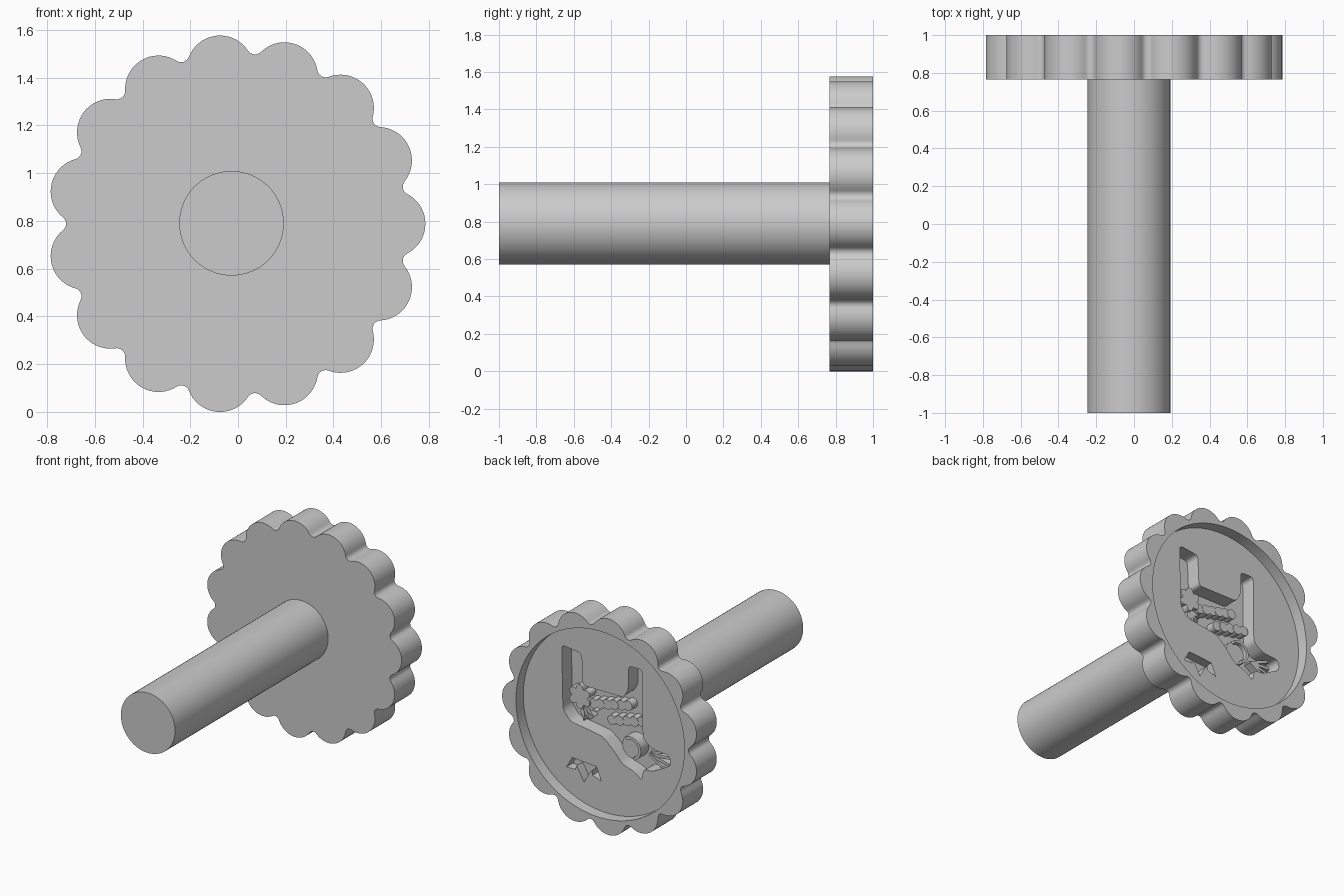
import bpy, bmesh, math
from math import sin, cos, pi, radians
from mathutils import Vector

if "Cube" in bpy.data.objects:
    bpy.data.objects.remove(bpy.data.objects["Cube"])

grey = bpy.data.materials.new("plain grey")
grey.use_nodes = True
colour = (0.6, 0.6, 0.6, 1)
grey.diffuse_color = colour
grey.node_tree.nodes["Principled BSDF"].inputs["Base Color"].default_value = colour

CX, CZ = -0.007, 0.788           # disc centre
FRONT, BACK = 0.766, 1.0         # disc faces
FLOOR, POCKET = 0.915, 0.805     # recess floor and engraving floor


def prism(name, outline, y0, y1):
    """Extrude an (x, z) outline, relative to the disc centre, along y."""
    bm = bmesh.new()
    face = bm.faces.new([bm.verts.new((CX + x, y0, CZ + z)) for x, z in outline])
    out = bmesh.ops.extrude_face_region(bm, geom=[face])
    moved = [g for g in out["geom"] if isinstance(g, bmesh.types.BMVert)]
    bmesh.ops.translate(bm, verts=moved, vec=(0, y1 - y0, 0))
    bmesh.ops.recalc_face_normals(bm, faces=bm.faces)
    mesh = bpy.data.meshes.new(name)
    bm.to_mesh(mesh)
    bm.free()
    obj = bpy.data.objects.new(name, mesh)
    obj.data.materials.append(grey)
    bpy.context.collection.objects.link(obj)
    return obj


def arc(x, z, r, a0=0, a1=2 * pi, n=24, ends=False):
    steps = n + 1 if ends else n
    return [(x + r * cos(a0 + (a1 - a0) * i / n), z + r * sin(a0 + (a1 - a0) * i / n))
            for i in range(steps)]


def smooth(obj):
    bpy.ops.object.select_all(action="DESELECT")
    obj.select_set(True)
    bpy.context.view_layer.objects.active = obj
    bpy.ops.object.shade_smooth_by_angle(angle=radians(30))


def cut(obj, cutter):
    cutter.hide_render = True
    mod = obj.modifiers.new("cut", "BOOLEAN")
    mod.operation, mod.solver, mod.object = "DIFFERENCE", "EXACT", cutter
    bpy.context.view_layer.objects.active = obj
    bpy.ops.object.modifier_apply(modifier=mod.name)
    bpy.data.objects.remove(cutter)


def rounded(points, seg=4, r=0.03):
    """Round each corner of an outline with a short quadratic curve."""
    pts, out = [Vector(p) for p in points], []
    for i, p in enumerate(pts):
        ends = []
        for q in (pts[i - 1], pts[(i + 1) % len(pts)]):
            d = q - p
            ends.append(p + d.normalized() * min(r, d.length * 0.45))
        for k in range(seg + 1):
            t = k / seg
            out.append(tuple(ends[0] * (1 - t) ** 2 + p * 2 * t * (1 - t) + ends[1] * t * t))
    return out


# Scalloped disc: round lobes joined by small concave fillets
LOBES, LOBE_C, LOBE_R, FILLET = 15, 0.652, 0.14, 0.035
half = pi / LOBES
across = LOBE_C * sin(half)
rise = math.sqrt((LOBE_R + FILLET) ** 2 - across ** 2)
valley = LOBE_C * cos(half) + rise
lean = math.atan2(rise, across)
lobe_end = pi / 2 + half - lean
outline = []
for i in range(LOBES):
    a = 2 * half * i
    outline += arc(LOBE_C * cos(a), LOBE_C * sin(a), LOBE_R,
                   a - lobe_end, a + lobe_end, 18, True)
    b = a + half
    outline += arc(valley * cos(b), valley * sin(b), FILLET,
                   b - pi / 2 - lean, b - 3 * pi / 2 + lean, 8, True)[1:-1]
disc = prism("scalloped_disc", outline, FRONT, BACK)

# Round recess in the back
cut(disc, prism("recess_cutter", arc(0, 0, 0.68, n=96), FLOOR, BACK + 0.1))

# Main engraved pocket: two upright arms, a sweeping base and a side tail
pocket = [(0.37, 0.45), (0.21, 0.43), (0.2, 0.2), (-0.13, 0.2), (-0.17, 0.27),
          (-0.17, 0.44), (-0.28, 0.44), (-0.285, -0.06), (-0.36, -0.115),
          (-0.5, -0.127), (-0.51, -0.2), (-0.36, -0.28), (-0.29, -0.28),
          (-0.275, -0.37), (-0.22, -0.32), (-0.12, -0.29), (-0.05, -0.21),
          (0.04, -0.13), (0.16, -0.11), (0.3, -0.09), (0.36, -0.016)]
cut(disc, prism("pocket_cutter", rounded(pocket), POCKET, FLOOR + 0.03))

# Small pronged engraving below the pocket
prongs = [(0.33, -0.43), (0.285, -0.35), (0.09, -0.365), (0.05, -0.46),
          (0.12, -0.435), (0.125, -0.4), (0.155, -0.44), (0.19, -0.505),
          (0.225, -0.44), (0.25, -0.4), (0.26, -0.43)]
cut(disc, prism("prong_cutter", prongs, FLOOR - 0.07, FLOOR + 0.03))
smooth(disc)

# Handle shaft
shaft = prism("handle_shaft", arc(-0.02, 0.002, 0.219, n=64), -1.0, FRONT + 0.02)
smooth(shaft)


# Raised relief inside the pocket
def relief(name, outline, height):
    smooth(prism(name, outline, POCKET - 0.01, POCKET + height))


def scallops(cx, cz, r, wave, count):
    return [((r + wave * abs(sin(count * t / 2))) * cos(t) + cx,
             (r + wave * abs(sin(count * t / 2))) * sin(t) + cz)
            for t in [2 * pi * i / 72 for i in range(72)]]


relief("cloud", scallops(0.25, 0.09, 0.06, 0.03, 6), 0.075)

for name, x0, z0, x1, z1, n in (("upper_band", 0.15, 0.06, -0.13, 0.12, 6),
                                ("lower_band", 0.0, -0.02, -0.24, 0.03, 5)):
    for i in range(n):
        t = i / (n - 1)
        relief(f"{name}_bump_{i + 1}",
               arc(x0 + (x1 - x0) * t, z0 + (z1 - z0) * t, 0.036, n=20),
               0.06 + 0.002 * (i % 2))

# Leaf blades fanning below the cloud
for i in range(4):
    a = radians(195 + 22 * i)
    d, s = Vector((cos(a), sin(a))), Vector((-sin(a), cos(a)))
    root = Vector((0.25, 0.03))
    blade = [root, root + d * 0.06 + s * 0.016, root + d * 0.12, root + d * 0.06 - s * 0.016]
    relief(f"leaf_blade_{i + 1}", [tuple(p) for p in blade], 0.045 + 0.003 * i)

# Round boss with a curved ridge
relief("round_boss", arc(-0.17, -0.17, 0.085, n=40), 0.06)
ridge = arc(-0.17, -0.17, 0.085, radians(60), radians(250), 24, True)
ridge += arc(-0.17, -0.17, 0.065, radians(250), radians(60), 24, True)
relief("boss_ridge", ridge, 0.09)

# Fan of ribs in the side tail
for i in range(4):
    a = radians(158 + 18 * i)
    d, s = Vector((cos(a), sin(a))), Vector((-sin(a), cos(a))) * 0.01
    root = Vector((-0.3, -0.19))
    rib = [root + s, root + d * 0.17 + s, root + d * 0.17 - s, root - s]
    relief(f"tail_rib_{i + 1}", [tuple(p) for p in rib], 0.05 + 0.003 * i)
